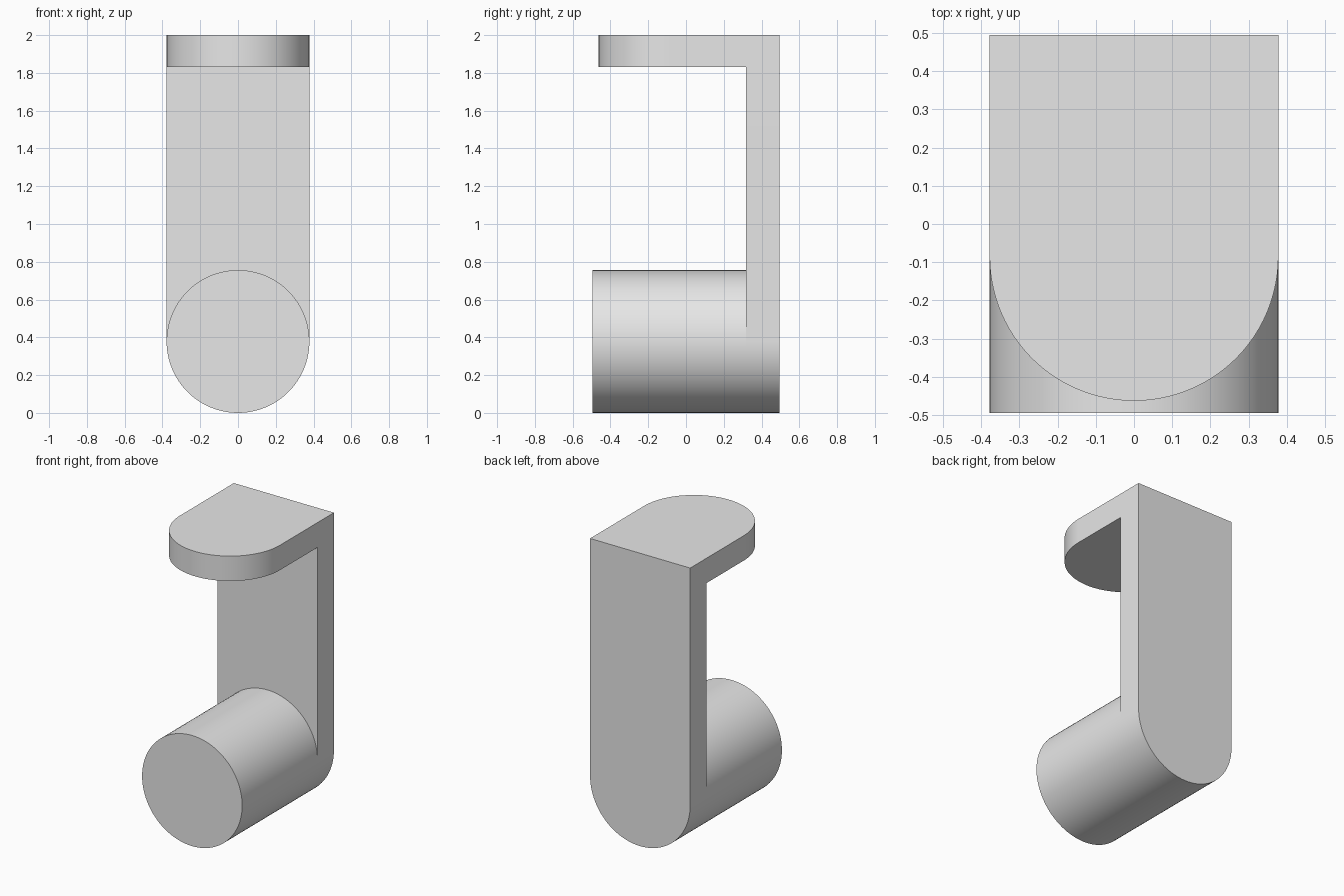
import bpy
import bmesh
import math
from mathutils import Vector

cube = bpy.data.objects.get("Cube")
if cube:
    bpy.data.objects.remove(cube, do_unlink=True)

# Main dimensions
RADIUS = 0.378
FRONT, BACK = -0.495, 0.495
PLATE_FRONT = 0.318
TAB_BOTTOM, TOP = 1.83, 2.0
TAB_CENTRE = -0.085
HALF_STEPS = 48

grey = bpy.data.materials.new("light_grey")
grey.use_nodes = True
colour = (0.8, 0.8, 0.8, 1)
grey.diffuse_color = colour
grey.node_tree.nodes["Principled BSDF"].inputs["Base Color"].default_value = colour


def arc(centre, start, end, steps):
    """Points of a circular arc around (0, centre)."""
    angles = [start + (end - start) * i / steps for i in range(steps + 1)]
    return [(RADIUS * math.cos(a), centre + RADIUS * math.sin(a)) for a in angles]


def extrude_outline(name, points, offset):
    """Turn a closed outline into a solid with smooth curves and sharp rims."""
    bm = bmesh.new()
    face = bm.faces.new([bm.verts.new(p) for p in points])
    cap = bmesh.ops.extrude_face_region(bm, geom=[face], use_keep_orig=True)
    moved = [v for v in cap["geom"] if isinstance(v, bmesh.types.BMVert)]
    bmesh.ops.translate(bm, verts=moved, vec=Vector(offset))
    bmesh.ops.recalc_face_normals(bm, faces=bm.faces)
    mesh = bpy.data.meshes.new(name)
    bm.to_mesh(mesh)
    bm.free()
    mesh.materials.append(grey)
    obj = bpy.data.objects.new(name, mesh)
    bpy.context.collection.objects.link(obj)
    bpy.ops.object.select_all(action="DESELECT")
    obj.select_set(True)
    bpy.context.view_layer.objects.active = obj
    bpy.ops.object.shade_smooth_by_angle(angle=math.radians(30))
    return obj


# Upright plate with a half-round foot
lower_half = arc(RADIUS, math.pi, 2 * math.pi, HALF_STEPS)
plate = lower_half + [(RADIUS, TOP), (-RADIUS, TOP)]
extrude_outline("back_plate", [(x, PLATE_FRONT, z) for x, z in plate],
                (0, BACK - PLATE_FRONT, 0))

# Round peg pointing forward from the foot
circle = arc(RADIUS, math.pi, 3 * math.pi, 2 * HALF_STEPS)[:-1]
extrude_outline("round_peg", [(x, FRONT, z) for x, z in circle],
                (0, PLATE_FRONT - FRONT, 0))

# Top tab with a half-round front end
tab = arc(TAB_CENTRE, math.pi, 2 * math.pi, HALF_STEPS)
tab += [(RADIUS, PLATE_FRONT), (-RADIUS, PLATE_FRONT)]
extrude_outline("top_tab", [(x, y, TAB_BOTTOM) for x, y in tab],
                (0, 0, TOP - TAB_BOTTOM))
